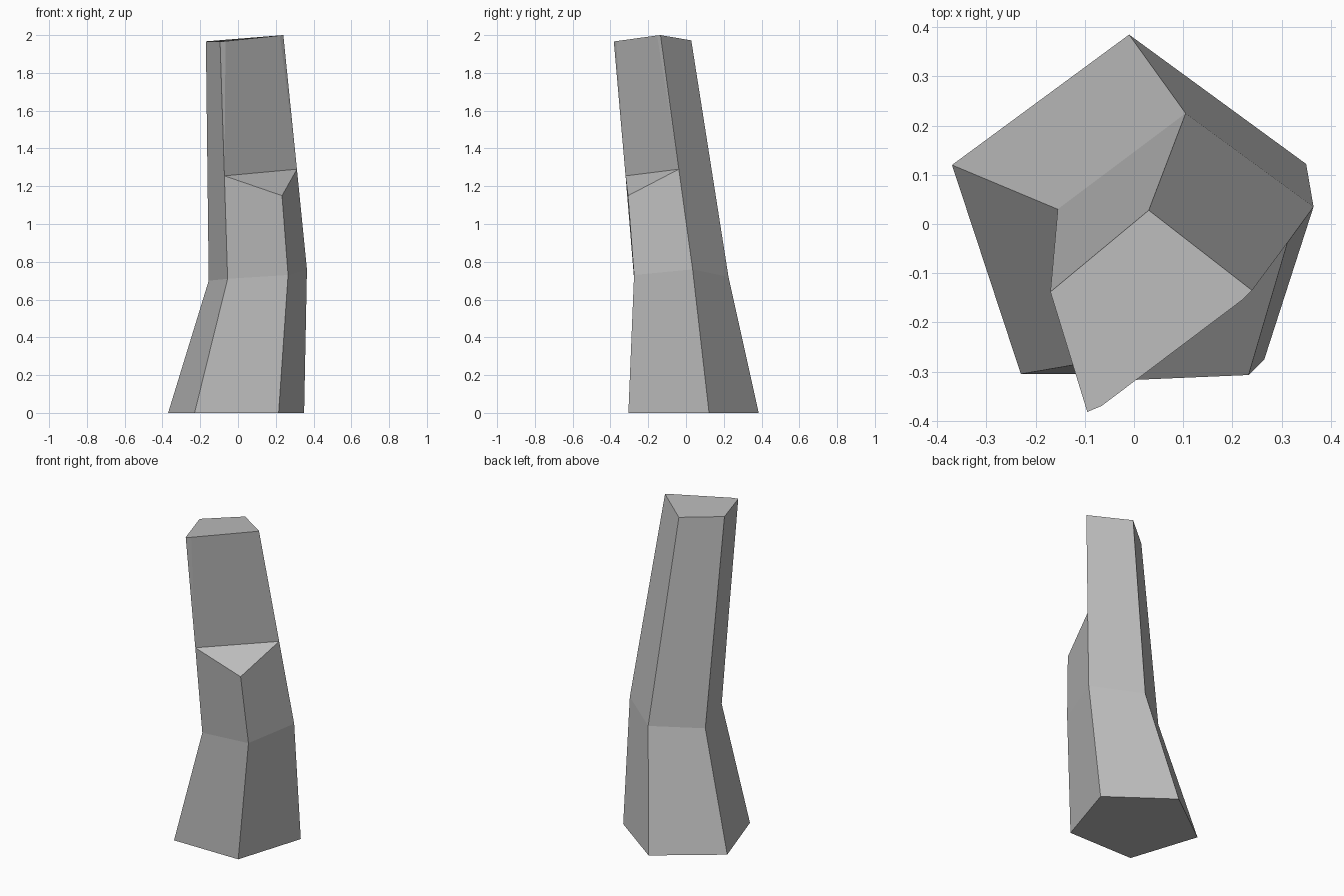
import bpy
import bmesh

cube = bpy.data.objects.get("Cube")
if cube:
    bpy.data.objects.remove(cube, do_unlink=True)

# Plain grey stone
stone = bpy.data.materials.new("grey_stone")
stone.use_nodes = True
colour = (0.5, 0.5, 0.5, 1)
stone.diffuse_color = colour
shader = next(n for n in stone.node_tree.nodes if n.type == "BSDF_PRINCIPLED")
shader.inputs["Base Color"].default_value = colour
shader.inputs["Roughness"].default_value = 1

bm = bmesh.new()


def ring(points):
    return [bm.verts.new(p) for p in points]


def panel(*verts):
    return bm.faces.new(verts)


# Five-sided cross-sections, in order: back, left, front_left, front_right, right
base = ring([(-.01, .385, 0), (-.37, .12, 0), (-.23, -.305, 0),
             (.215, -.305, 0), (.35, .122, 0)])
waist = ring([(.105, .225, .72), (-.155, .03, .7), (-.055, -.275, .71),
              (.265, -.275, .73), (.365, .035, .76)])

# Corners of the broken ledge and of the tilted crown
ledge_left, ledge_front, ledge_right = ring([
    (-.072, -.32, 1.255), (.233, -.307, 1.15), (.312, -.038, 1.29)])
crown = ring([(.03, .028, 1.972), (-.17, -.138, 1.967), (-.095, -.382, 1.965),
              (-.066, -.37, 1.968), (.222, -.153, 1.998), (.24, -.135, 2)])
top_back, top_left, top_front, split_left, split_right, top_right = crown
back, left, front_left, front_right, right = waist

# Flared foot
panel(*base)
for i in range(len(base)):
    j = (i + 1) % len(base)
    panel(base[i], base[j], waist[j], waist[i])

# Unbroken upper sides
panel(back, left, top_left, top_back)
panel(left, front_left, ledge_left, top_front, top_left)
panel(right, back, top_back, top_right, ledge_right)

# Sides below the ledge
panel(front_left, front_right, ledge_front, ledge_left)
panel(front_right, right, ledge_right, ledge_front)

# Ledge, split wall, the slivers beside it, and crown
panel(ledge_left, ledge_front, ledge_right)
panel(ledge_left, ledge_right, split_right, split_left)
panel(ledge_left, split_left, top_front)
panel(ledge_right, top_right, split_right)
panel(*crown)

bmesh.ops.recalc_face_normals(bm, faces=bm.faces[:])
mesh = bpy.data.meshes.new("stone_pillar")
bm.to_mesh(mesh)
bm.free()
mesh.materials.append(stone)
pillar = bpy.data.objects.new("stone_pillar", mesh)
bpy.context.scene.collection.objects.link(pillar)
